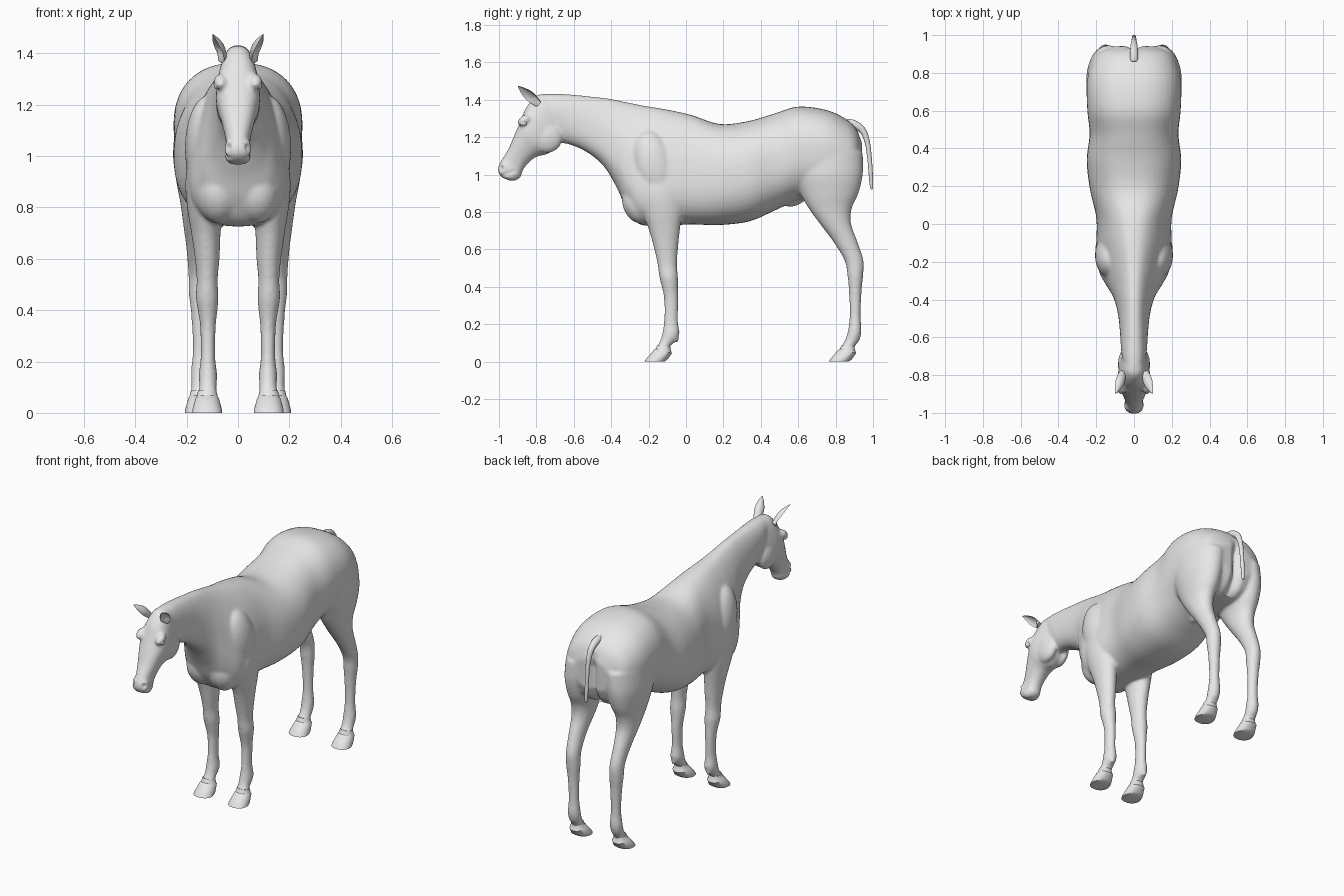
import bpy, bmesh, math
from mathutils import Vector, Matrix

cube = bpy.data.objects.get("Cube")
if cube:
    bpy.data.objects.remove(cube)

grey = bpy.data.materials.new("plain_grey")
grey.use_nodes = True
grey.diffuse_color = (0.8, 0.8, 0.8, 1)
grey.node_tree.nodes["Principled BSDF"].inputs["Base Color"].default_value = (0.8, 0.8, 0.8, 1)


def spline(rows, sub):
    """Catmull-Rom interpolation through tuples of numbers."""
    out = []
    for i in range(len(rows) - 1):
        a, b, c, d = (rows[min(max(i + k, 0), len(rows) - 1)] for k in (-1, 0, 1, 2))
        for j in range(sub):
            t = j / sub
            out.append([0.5 * (2 * q + (r - p) * t + (2 * p - 5 * q + 4 * r - s) * t * t
                               + (3 * q - p - 3 * r + s) * t ** 3)
                        for p, q, r, s in zip(a, b, c, d)])
    return out + [list(rows[-1])]


def skin(bm, rings):
    """Bridge closed rings of points and cap both ends."""
    vs = [[bm.verts.new(p) for p in ring] for ring in rings]
    n = len(vs[0])
    faces = [bm.faces.new((a[i], a[(i + 1) % n], b[(i + 1) % n], b[i]))
             for a, b in zip(vs, vs[1:]) for i in range(n)]
    faces += [bm.faces.new(vs[0]), bm.faces.new(vs[-1])]
    bmesh.ops.recalc_face_normals(bm, faces=faces)


def loft(bm, rows, side=1, sub=5, power=1.0, n=32):
    """Rows: upper/front point y z, lower/back point y z, centre x, half width, egg shape."""
    rings = []
    for ay, az, by, bz, xc, w, egg in spline(rows, sub):
        ring = []
        for k in range(n):
            t = 2 * math.pi * k / n
            c, s = math.cos(t), math.sin(t)
            cp = math.copysign(abs(c) ** power, c)
            sp = math.copysign(abs(s) ** power, s)
            ring.append((side * xc + w * sp * (1 + egg * c),
                         (ay + by) / 2 + (ay - by) / 2 * cp,
                         (az + bz) / 2 + (az - bz) / 2 * cp))
        rings.append(ring)
    skin(bm, rings)


def blob(bm, centre, size, tilt=0):
    m = (Matrix.Translation(centre) @ Matrix.Rotation(tilt, 4, 'X')
         @ Matrix.Diagonal((*size, 1)))
    bmesh.ops.create_uvsphere(bm, u_segments=24, v_segments=16, radius=1, matrix=m)


def make(name, bm, angle=40):
    me = bpy.data.meshes.new(name)
    bm.to_mesh(me)
    bm.free()
    ob = bpy.data.objects.new(name, me)
    bpy.context.collection.objects.link(ob)
    me.materials.append(grey)
    bpy.ops.object.select_all(action='DESELECT')
    ob.select_set(True)
    bpy.context.view_layer.objects.active = ob
    bpy.ops.object.shade_smooth_by_angle(angle=math.radians(angle))
    return ob


# Trunk and neck, from rump to poll
trunk = [
    (.942, 1.17, .937, .98, 0, .12, 0), (.91, 1.245, .90, .91, 0, .195, 0),
    (.85, 1.30, .84, .87, 0, .23, 0), (.75, 1.345, .73, .86, 0, .25, .03),
    (.60, 1.363, .60, .86, 0, .247, 0), (.47, 1.325, .48, .81, 0, .235, -.05),
    (.33, 1.285, .34, .75, 0, .25, -.05), (.18, 1.27, .18, .73, 0, .232, -.08),
    (.03, 1.318, .03, .733, 0, .195, -.2), (-.10, 1.347, -.12, .727, 0, .19, -.3),
    (-.22, 1.367, -.25, .735, 0, .175, -.38), (-.32, 1.387, -.32, .82, 0, .14, -.38),
    (-.42, 1.407, -.37, .93, 0, .105, -.3), (-.52, 1.418, -.44, 1.045, 0, .084, -.2),
    (-.62, 1.428, -.53, 1.12, 0, .074, -.1), (-.71, 1.432, -.62, 1.16, 0, .068, 0),
    (-.78, 1.43, -.68, 1.17, 0, .058, 0)]
# Head, from poll to lips
head = [
    (-.74, 1.43, -.66, 1.30, 0, .05, 0), (-.80, 1.422, -.665, 1.21, 0, .068, 0),
    (-.855, 1.357, -.69, 1.15, 0, .082, .1), (-.888, 1.28, -.74, 1.11, 0, .084, .15),
    (-.918, 1.21, -.80, 1.095, 0, .07, .15), (-.948, 1.14, -.85, 1.055, 0, .055, .1),
    (-.978, 1.09, -.875, 1.015, 0, .047, 0), (-1.003, 1.045, -.885, .985, 0, .05, 0),
    (-1.003, 1.01, -.915, .967, 0, .047, 0), (-.985, .985, -.945, .968, 0, .03, 0)]
# Legs: height, front y, back y, centre x, half width
front_leg = [
    (1.02, -.27, .0, .12, .07), (.90, -.265, -.02, .13, .075), (.80, -.235, -.02, .13, .068),
    (.70, -.197, -.033, .125, .057), (.60, -.17, -.043, .12, .048), (.52, -.152, -.048, .12, .041),
    (.45, -.142, -.043, .12, .044), (.39, -.127, -.043, .118, .037), (.33, -.117, -.041, .117, .030),
    (.22, -.117, -.043, .117, .028), (.15, -.127, -.035, .117, .036), (.11, -.139, -.055, .117, .034),
    (.085, -.152, -.083, .118, .036), (.05, -.17, -.09, .12, .04)]
hind_leg = [
    (1.12, .56, .945, .13, .115), (1.0, .57, .945, .145, .108), (.90, .61, .922, .15, .09),
    (.82, .655, .887, .155, .07), (.74, .713, .882, .155, .059), (.64, .788, .917, .155, .046),
    (.54, .848, .949, .152, .041), (.46, .863, .947, .15, .041), (.38, .871, .939, .148, .034),
    (.25, .875, .934, .146, .03), (.16, .865, .938, .146, .037), (.11, .848, .925, .146, .035),
    (.085, .833, .905, .147, .037), (.05, .815, .895, .148, .042)]

bm = bmesh.new()
loft(bm, trunk, power=.85, n=48)
loft(bm, head, power=.85)
blob(bm, (0, .585, .858), (.03, .06, .025), .35)
for s in (1, -1):
    for leg in (front_leg, hind_leg):
        loft(bm, [(f, z, b, z, x, w, 0) for z, f, b, x, w in leg], s)
    blob(bm, (s * .115, -.165, 1.03), (.092, .12, .21), .25)     # shoulder
    blob(bm, (s * .075, -.255, .85), (.085, .085, .115), .3)     # breast
    blob(bm, (s * .045, -.745, 1.20), (.04, .085, .085))         # cheek
    blob(bm, (s * .068, -.865, 1.29), (.026, .04, .026), .6)     # brow
    blob(bm, (s * .033, -.972, 1.035), (.02, .025, .028))        # nostril flare
    blob(bm, (s * .12, -.05, .12), (.014, .014, .02))            # ergot

# Blend the overlapping muscles into one skin
body = make("body", bm)
mod = body.modifiers.new("blend", 'REMESH')
mod.mode = 'VOXEL'
mod.voxel_size = .009
mod = body.modifiers.new("soften", 'SMOOTH')
mod.factor = .5
mod.iterations = 6
dg = bpy.context.evaluated_depsgraph_get()
blended = bpy.data.meshes.new_from_object(body.evaluated_get(dg))
body.modifiers.clear()
body.data = blended
blended.materials.clear()
blended.materials.append(grey)
blended.polygons.foreach_set("material_index", [0] * len(blended.polygons))

# Press in the nostrils, mouth line and the crease below the tail
m0, m1 = Vector((-.985, .993)), Vector((-.92, 1.018))
for v in blended.vertices:
    p = v.co
    sx = math.copysign(1, p.x)
    d = (Vector((abs(p.x), p.y, p.z)) - Vector((.042, -.988, 1.035))).length
    if d < .02:
        p.x -= sx * .014 * (1 - d / .02)
        p.y += .010 * (1 - d / .02)
    q = Vector((p.y, p.z))
    t = min(max((q - m0).dot(m1 - m0) / (m1 - m0).length_squared, 0), 1)
    d = (q - m0.lerp(m1, t)).length
    if d < .009 and abs(p.x) > .015:
        p.x -= sx * .007 * (1 - d / .009)
    if p.y > .85 and p.z < 1.22 and abs(p.x) < .05:
        p.y -= .04 * (1 - abs(p.x) / .05) ** 1.5 * min(1, (1.22 - p.z) / .1)
bpy.ops.object.shade_smooth_by_angle(angle=math.radians(60))

# Hooves: sole, wall, coronet ledge and rounded top
hoof = [(-.222, 0, -.115, 0, 0, .058, .0), (-.215, .012, -.10, .01, 0, .058, 0),
        (-.168, .066, -.075, .045, 0, .046, 0), (-.163, .068, -.078, .05, 0, .042, 0),
        (-.152, .09, -.085, .08, 0, .036, 0)]
for end, dy, x in (("front", 0, .12), ("hind", .985, .148)):
    for s, label in ((1, "left"), (-1, "right")):
        bm = bmesh.new()
        loft(bm, [(a + dy, z, b + dy, h, x, w, e) for a, z, b, h, _, w, e in hoof],
             s, sub=1, power=.9)
        make(f"{end}_hoof_{label}", bm)

# Ears: cupped crescents opening forwards and outwards
for s, label in ((1, "left"), (-1, "right")):
    base, tip = Vector((s * .062, -.79, 1.375)), Vector((s * .098, -.898, 1.473))
    axis = (tip - base).normalized()
    opening = Vector((s * .75, -.5, -.2))
    opening = (opening - axis * opening.dot(axis)).normalized()
    across = axis.cross(opening)
    rings = []
    for t, w in spline([(0, .020), (.25, .028), (.5, .029), (.75, .019), (.92, .008), (1, .002)], 3):
        c = base.lerp(tip, t)
        cup = min(1, t * 4)
        ring = []
        for k in range(12):
            a = math.pi * k / 12
            ring.append(c + across * w * math.cos(a) - opening * w * .9 * math.sin(a))
        for k in range(12):
            a = math.pi * (1 - k / 12)
            ring.append(c + across * w * math.cos(a)
                        + opening * w * math.sin(a) * (.7 - 1.2 * cup))
        rings.append(ring)
    bm = bmesh.new()
    skin(bm, rings)
    make(f"ear_{label}", bm, 60)

    # Eyes
    bm = bmesh.new()
    blob(bm, (s * .078, -.868, 1.275), (.016, .018, .016))
    make(f"eye_{label}", bm)

# Tail: tapering tube
path = spline([(.86, 1.275, .022), (.90, 1.268, .022), (.945, 1.235, .018), (.97, 1.17, .014),
               (.982, 1.08, .012), (.988, 1.0, .011), (.992, .94, .009), (.993, .92, .004)], 4)
rings = []
for i, (y, z, r) in enumerate(path):
    a, b = path[max(i - 1, 0)], path[min(i + 1, len(path) - 1)]
    d = Vector((0, b[0] - a[0], b[1] - a[1])).normalized()
    nrm = Vector((0, -d.z, d.y))
    rings.append([Vector((r * math.cos(t), y, z)) + nrm * r * math.sin(t)
                  for t in (2 * math.pi * k / 16 for k in range(16))])
bm = bmesh.new()
skin(bm, rings)
make("tail", bm, 60)
